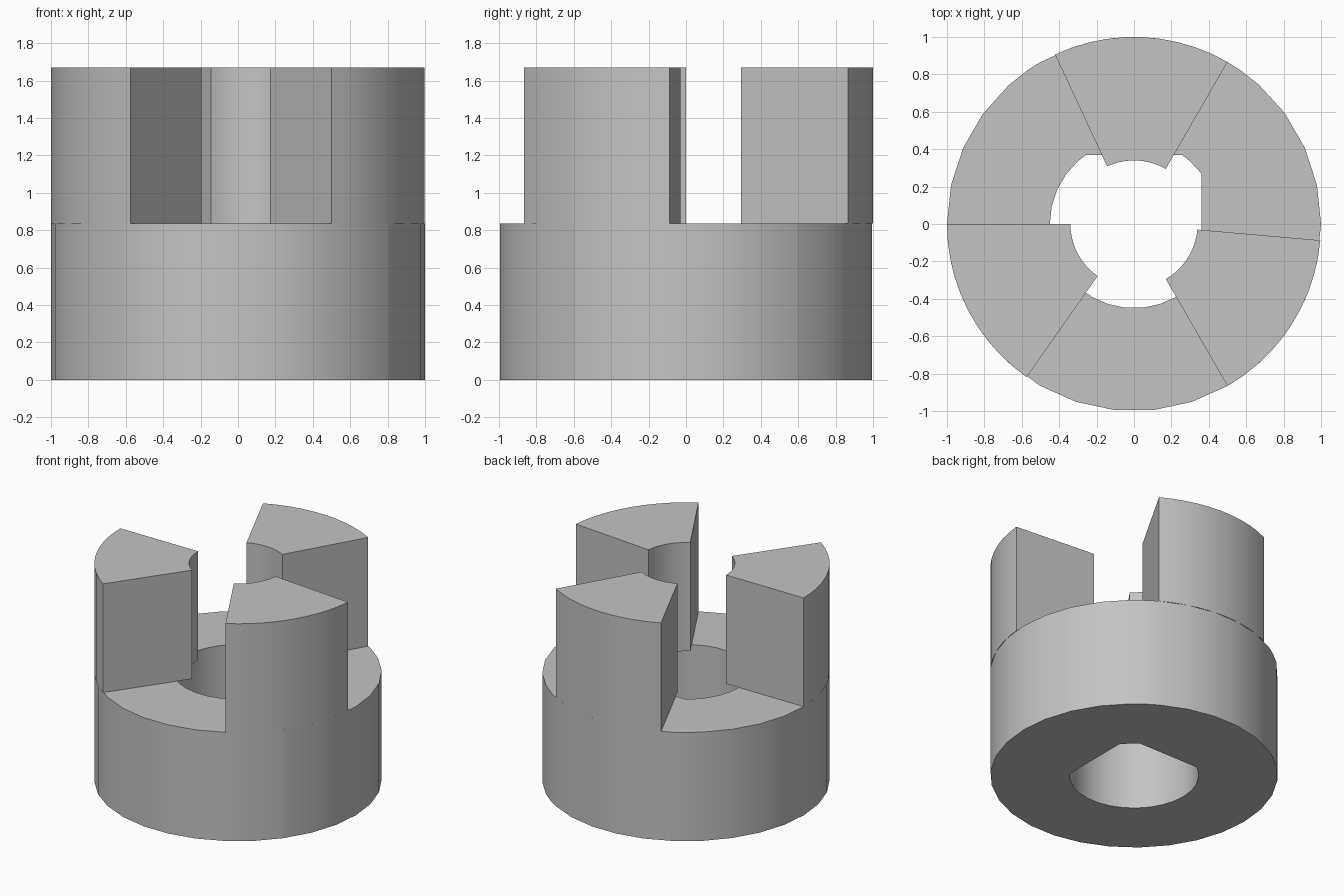
import bpy
import bmesh
from math import sin, cos, acos, asin, radians, degrees

if "Cube" in bpy.data.objects:
    bpy.data.objects.remove(bpy.data.objects["Cube"], do_unlink=True)

OUTER, BORE, JAW_INNER = 1.0, 0.45, 0.34
FLAT_X, FLAT_Y = 0.36, 0.37
MID, TOP = 0.835, 1.67

steel = bpy.data.materials.new("light grey metal")
steel.use_nodes = True
grey = (0.55, 0.55, 0.55, 1)
steel.diffuse_color = grey
steel.node_tree.nodes["Principled BSDF"].inputs["Base Color"].default_value = grey


def polar(radius, angle):
    return radius * cos(radians(angle)), radius * sin(radians(angle))


def bore_point(angle):
    # Round bore cut by two flats
    x, y = polar(BORE, angle)
    return min(x, FLAT_X), min(y, FLAT_Y)


def sweep(name, angles, inner, z0, z1, closed):
    """Extrude a ring or ring sector between an inner outline and the rim."""
    bm = bmesh.new()
    sections = []
    for a in angles:
        (ix, iy), (ox, oy) = inner(a), polar(OUTER, a)
        corners = [(ix, iy, z0), (ox, oy, z0), (ox, oy, z1), (ix, iy, z1)]
        sections.append([bm.verts.new(c) for c in corners])
    pairs = list(zip(sections, sections[1:]))
    if closed:
        pairs.append((sections[-1], sections[0]))
    else:
        bm.faces.new(sections[0])
        bm.faces.new(sections[-1])
    for s, t in pairs:
        for i in range(4):
            j = (i + 1) % 4
            bm.faces.new((s[i], s[j], t[j], t[i]))
    bmesh.ops.recalc_face_normals(bm, faces=bm.faces)
    mesh = bpy.data.meshes.new(name)
    bm.to_mesh(mesh)
    bm.free()
    mesh.materials.append(steel)
    obj = bpy.data.objects.new(name, mesh)
    bpy.context.collection.objects.link(obj)
    bpy.ops.object.select_all(action="DESELECT")
    obj.select_set(True)
    bpy.context.view_layer.objects.active = obj
    bpy.ops.object.shade_smooth_by_angle(angle=radians(20))
    return obj


# Hub: include the exact corners where the flats meet the round bore
ax = degrees(acos(FLAT_X / BORE))
ay = degrees(asin(FLAT_Y / BORE))
hub_angles = sorted([12 * i for i in range(30)] + [ax, 360 - ax, ay, 180 - ay])
sweep("hub", hub_angles, bore_point, 0, MID, True)

# Three jaws, evenly spaced, overhanging the bore
for name, start in (("back_jaw", 60), ("left_front_jaw", 180), ("right_front_jaw", 300)):
    sweep(name, [start + 11 * i * 0.5 for i in range(11)],
          lambda a: polar(JAW_INNER, a), MID, TOP, False)
